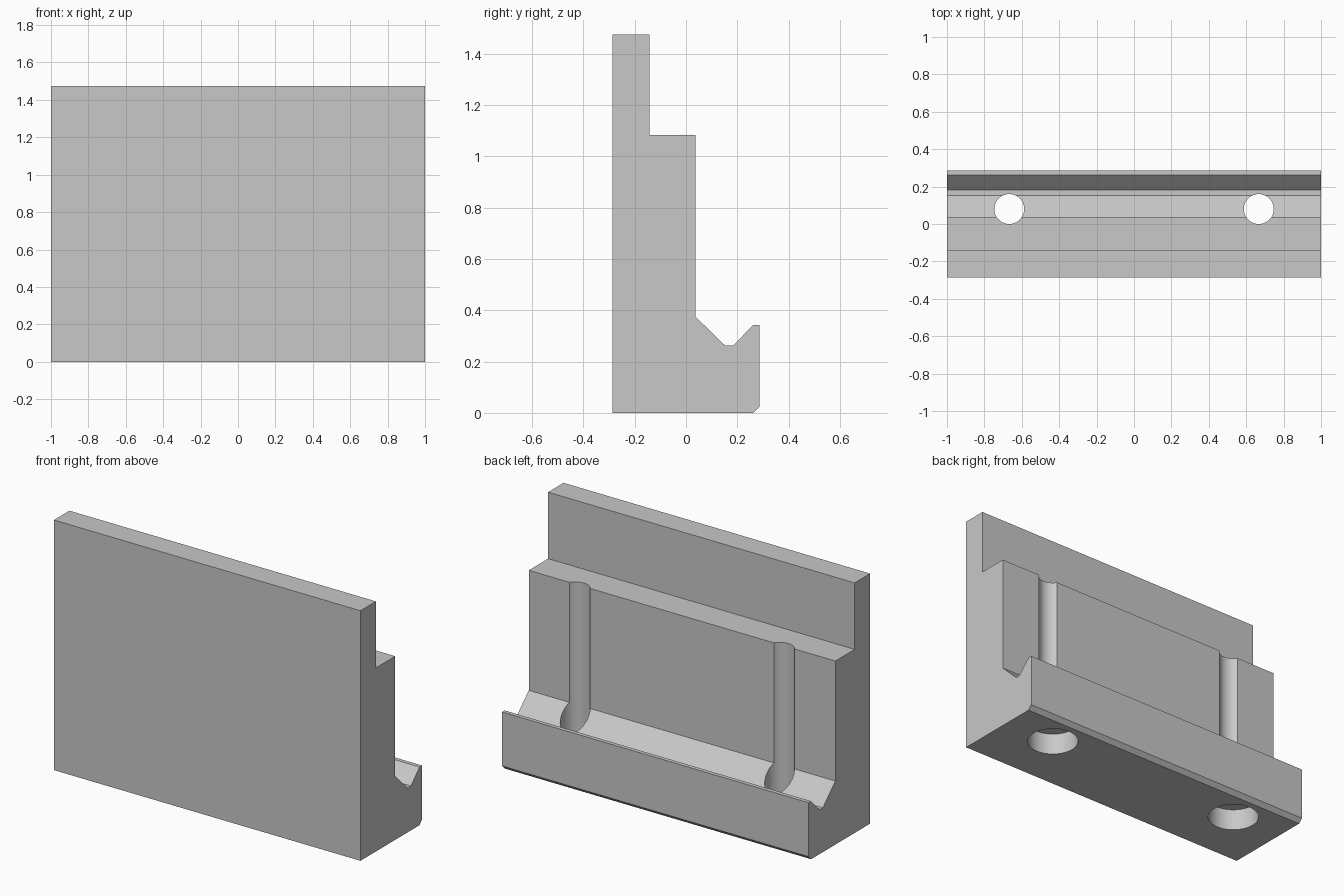
import bpy
import bmesh
import math

WIDTH = 2.0
HOLE_X, HOLE_Y = 0.667, 0.08

cube = bpy.data.objects.get("Cube")
if cube:
    bpy.data.objects.remove(cube, do_unlink=True)

# Single plain grey material
grey = bpy.data.materials.new("plain grey")
grey.use_nodes = True
colour = (0.58, 0.58, 0.58, 1.0)
grey.diffuse_color = colour
grey.node_tree.nodes["Principled BSDF"].inputs["Base Color"].default_value = colour

# Stepped jaw: side profile (y, z) extruded along x
profile = [
    (-0.287, 0), (0.262, 0), (0.287, 0.025), (0.287, 0.343), (0.263, 0.343),
    (0.183, 0.262), (0.153, 0.262), (0.037, 0.375), (0.037, 1.083),
    (-0.143, 1.083), (-0.143, 1.475), (-0.287, 1.475),
]
bm = bmesh.new()
side = bm.faces.new([bm.verts.new((-WIDTH / 2, y, z)) for y, z in profile])
extruded = bmesh.ops.extrude_face_region(bm, geom=[side])["geom"]
bmesh.ops.translate(bm, vec=(WIDTH, 0, 0),
                    verts=[v for v in extruded if isinstance(v, bmesh.types.BMVert)])
# The starting cap stays in place to close the solid
if not side.is_valid:
    bmesh.ops.holes_fill(bm, edges=bm.edges[:], sides=0)
bmesh.ops.holes_fill(bm, edges=[e for e in bm.edges if e.is_boundary], sides=0)
bmesh.ops.recalc_face_normals(bm, faces=bm.faces[:])
mesh = bpy.data.meshes.new("stepped_jaw")
bm.to_mesh(mesh)
bm.free()
mesh.materials.append(grey)
jaw = bpy.data.objects.new("stepped_jaw", mesh)
bpy.context.collection.objects.link(jaw)


def bore(name, x, radius, bottom, top):
    """Cut a vertical round hole through the jaw."""
    bpy.ops.mesh.primitive_cylinder_add(
        vertices=64, radius=radius, depth=top - bottom,
        location=(x, HOLE_Y, (top + bottom) / 2))
    cutter = bpy.context.object
    cutter.name = name
    cutter.hide_render = True
    cutter.data.materials.append(grey)
    cut = jaw.modifiers.new(name, 'BOOLEAN')
    cut.operation = 'DIFFERENCE'
    cut.solver = 'EXACT'
    cut.object = cutter
    bpy.ops.object.select_all(action='DESELECT')
    bpy.context.view_layer.objects.active = jaw
    jaw.select_set(True)
    bpy.ops.object.modifier_apply(modifier=cut.name)
    bpy.data.objects.remove(cutter, do_unlink=True)


# Bolt holes with wider counterbores underneath
for label, x in (("left", HOLE_X), ("right", -HOLE_X)):
    bore(label + "_bolt_hole", x, 0.08, -0.1, 1.3)
    bore(label + "_counterbore", x, 0.143, -0.1, 0.13)

# Smooth bores, sharp edges
bpy.ops.object.shade_smooth_by_angle(angle=math.radians(25))
